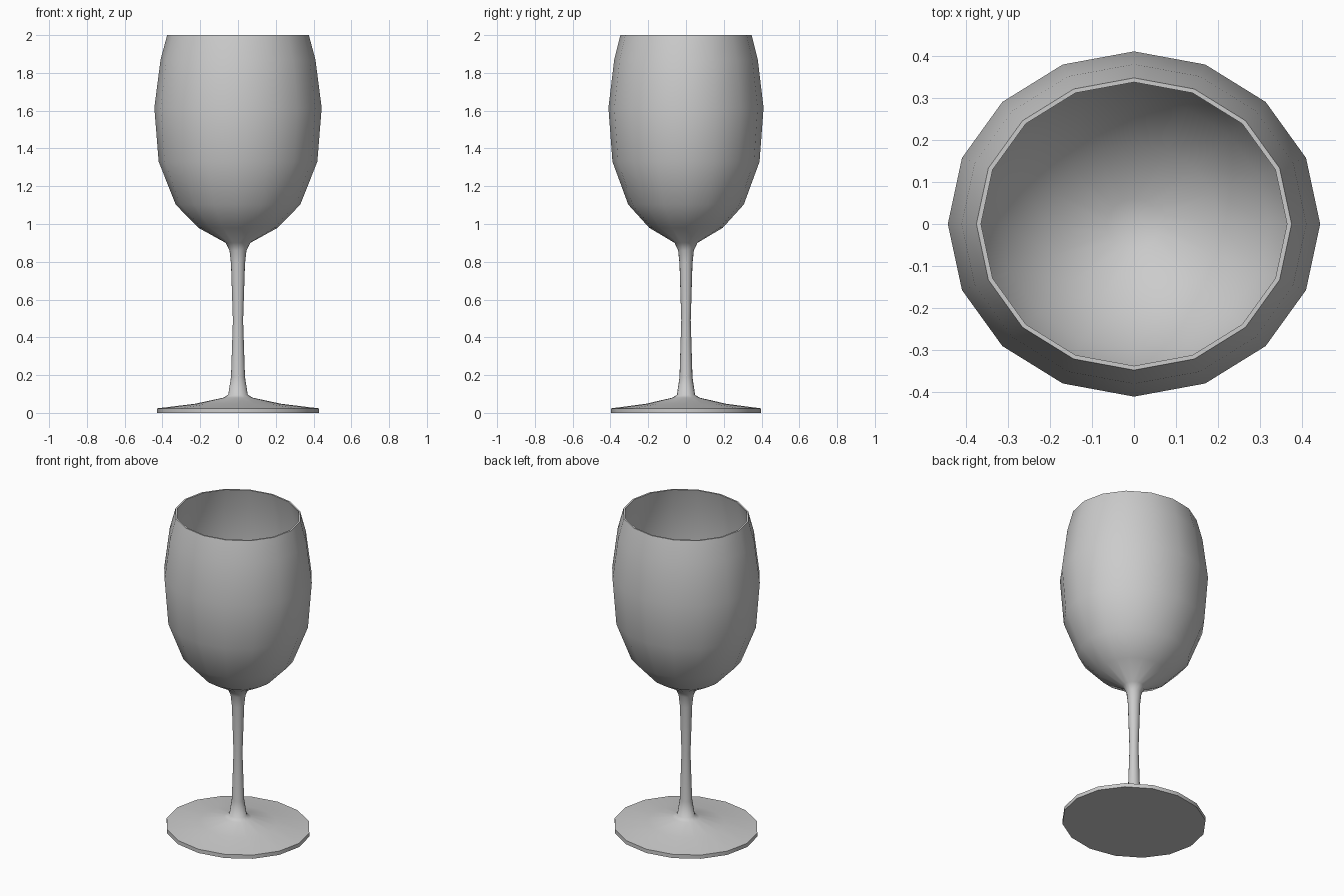
import bpy, bmesh, math

if "Cube" in bpy.data.objects:
    bpy.data.objects.remove(bpy.data.objects["Cube"])

SIDES = 16
Y_RATIO = 0.927  # the glass is slightly oval

# Half profile (radius, height): foot, stem, outer bowl, rim, inner bowl
foot = [(0, 0), (0.428, 0), (0.428, 0.024), (0.23, 0.048), (0.08, 0.08)]
stem = [(0.052, 0.095), (0.037, 0.19), (0.027, 0.49), (0.037, 0.79), (0.045, 0.86)]
bowl_out = [(0.065, 0.9), (0.21, 0.98), (0.33, 1.103), (0.42, 1.33),
            (0.443, 1.615), (0.41, 1.87), (0.375, 2.0)]
bowl_in = [(0.364, 2.0), (0.399, 1.87), (0.432, 1.615), (0.409, 1.333),
           (0.322, 1.112), (0.205, 0.992), (0.065, 0.915), (0, 0.91)]


def lathe(name, profile):
    """Revolve a half profile around z into a closed smooth mesh."""
    bm = bmesh.new()
    verts = [bm.verts.new((r, 0, z)) for r, z in profile]
    edges = [bm.edges.new(pair) for pair in zip(verts, verts[1:])]
    bmesh.ops.spin(bm, geom=verts + edges, cent=(0, 0, 0), axis=(0, 0, 1),
                   angle=math.tau, steps=SIDES, use_duplicate=False)
    bmesh.ops.remove_doubles(bm, verts=bm.verts, dist=0.0005)
    bmesh.ops.scale(bm, vec=(1, Y_RATIO, 1), verts=bm.verts)
    bmesh.ops.recalc_face_normals(bm, faces=bm.faces)
    mesh = bpy.data.meshes.new(name)
    bm.to_mesh(mesh)
    bm.free()
    obj = bpy.data.objects.new(name, mesh)
    bpy.context.collection.objects.link(obj)
    bpy.ops.object.select_all(action='DESELECT')
    obj.select_set(True)
    bpy.context.view_layer.objects.active = obj
    bpy.ops.object.shade_smooth_by_angle(angle=math.radians(60))
    return obj


# One continuous body, as blown glass
lathe("wine_glass", foot + stem + bowl_out + bowl_in)
